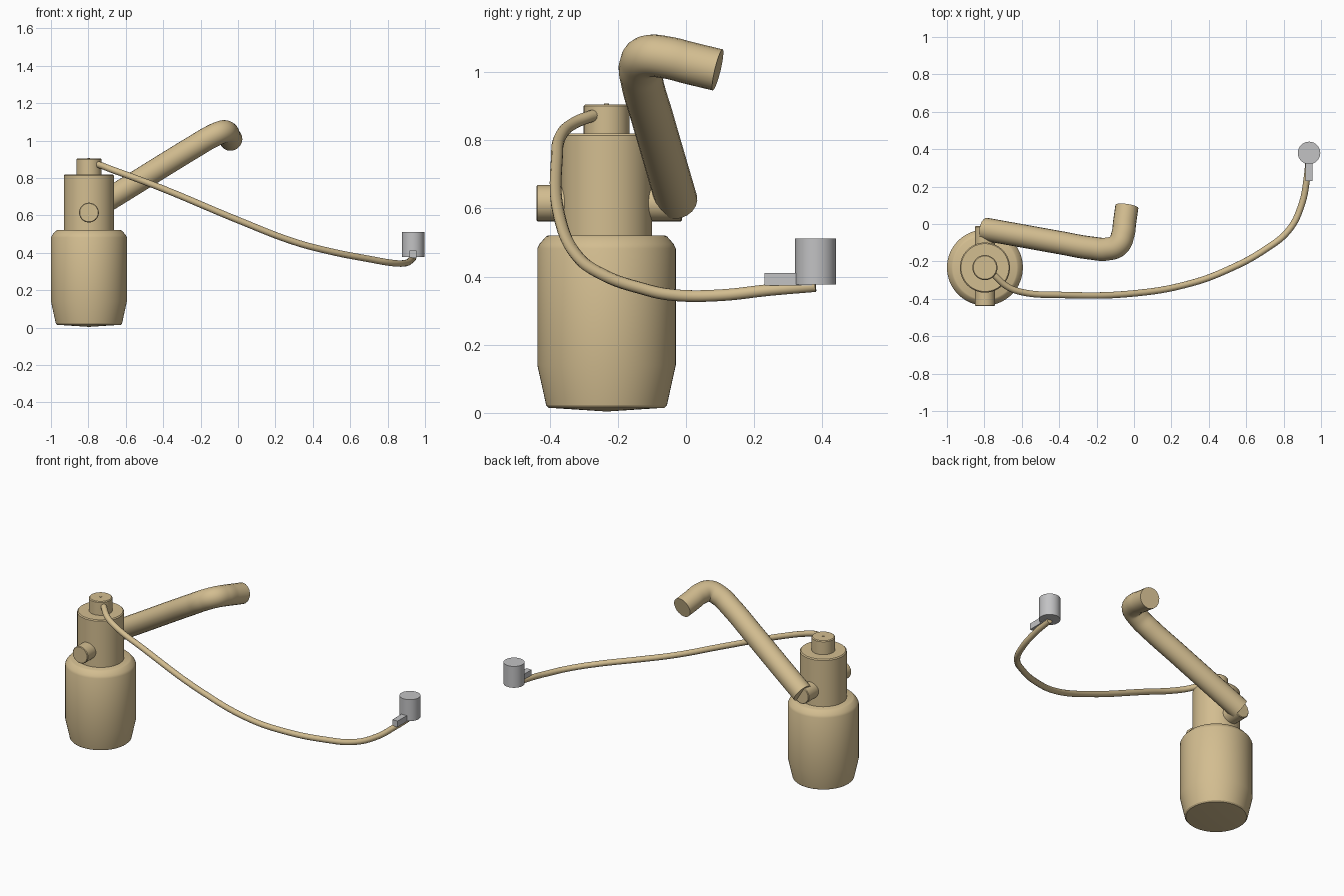
import bpy, bmesh, math
from mathutils import Matrix, Vector

if "Cube" in bpy.data.objects:
    bpy.data.objects.remove(bpy.data.objects["Cube"])


def material(name, rgb):
    m = bpy.data.materials.new(name)
    m.diffuse_color = (*rgb, 1)
    m.use_nodes = True
    m.node_tree.nodes["Principled BSDF"].inputs["Base Color"].default_value = m.diffuse_color
    return m


TAN = material("tan", (0.65, 0.51, 0.28))
GREY = material("light grey", (0.54, 0.54, 0.55))
CX, CY = -0.797, -0.233  # axis of the bottle


def finish(ob, mat):
    ob.data.materials.clear()
    ob.data.materials.append(mat)
    bpy.ops.object.select_all(action='DESELECT')
    ob.select_set(True)
    bpy.context.view_layer.objects.active = ob
    bpy.ops.object.shade_smooth_by_angle(angle=math.radians(32))
    return ob


def from_bmesh(name, bm, mat):
    bmesh.ops.recalc_face_normals(bm, faces=bm.faces)
    me = bpy.data.meshes.new(name)
    bm.to_mesh(me)
    bm.free()
    ob = bpy.data.objects.new(name, me)
    bpy.context.collection.objects.link(ob)
    return finish(ob, mat)


def lathe(name, profile, mat, origin, axis=(0, 0, 1), n=64):
    """Spin (radius, height) points round an axis; radius 0 closes the ends."""
    bm = bmesh.new()
    rot = Vector((0, 0, 1)).rotation_difference(Vector(axis)).to_matrix()
    rings = []
    for r, h in profile:
        count = 1 if r == 0 else n
        rings.append([bm.verts.new(rot @ Vector((r * math.cos(2 * math.pi * i / n),
                                                 r * math.sin(2 * math.pi * i / n), h))
                                   + Vector(origin)) for i in range(count)])
    for a, b in zip(rings, rings[1:]):
        for i in range(n):
            j = (i + 1) % n
            q = [a[i % len(a)], a[j % len(a)], b[j % len(b)], b[i % len(b)]]
            bm.faces.new(list(dict.fromkeys(q)))
    return from_bmesh(name, bm, mat)


def tube(name, points, radius, mat, sides=5):
    cu = bpy.data.curves.new(name, 'CURVE')
    cu.dimensions = '3D'
    cu.bevel_depth = radius
    cu.bevel_resolution = sides
    cu.use_fill_caps = True
    cu.resolution_u = 10
    sp = cu.splines.new('BEZIER')
    sp.bezier_points.add(len(points) - 1)
    for p, co in zip(sp.bezier_points, points):
        p.co = co
        p.handle_left_type = p.handle_right_type = 'AUTO'
    ob = bpy.data.objects.new(name, cu)
    bpy.context.collection.objects.link(ob)
    bpy.ops.object.select_all(action='DESELECT')
    ob.select_set(True)
    bpy.context.view_layer.objects.active = ob
    bpy.ops.object.convert(target='MESH')
    return finish(bpy.context.view_layer.objects.active, mat)


# Bottle with tapered foot, shallow conical base and bevelled shoulder
lathe("bottle", [(0, 0.004), (0.170, 0.015), (0.177, 0.022), (0.203, 0.14), (0.203, 0.482),
                 (0.197, 0.495), (0.178, 0.517), (0.170, 0.521), (0, 0.521)],
      TAN, (CX, CY, 0))

# Neck and cap
lathe("neck", [(0, 0.515), (0.134, 0.515), (0.134, 0.813), (0.128, 0.819), (0, 0.819)],
      TAN, (CX, CY, 0))
lathe("cap", [(0, 0.81), (0.067, 0.81), (0.067, 0.900), (0.062, 0.905), (0, 0.905)],
      TAN, (CX, CY, 0))
lathe("cap_pin", [(0, 0.90), (0.007, 0.90), (0.007, 0.908), (0, 0.908)], TAN, (CX, CY, 0), n=16)

# Front and back ports
for name, d, length in (("front_port", -1, 0.206), ("back_port", 1, 0.222)):
    lathe(name, [(0, 0), (0.053, 0), (0.053, length - 0.004), (0.049, length), (0, length)],
          TAN, (CX, CY, 0.615), axis=(0, d, 0), n=40)

# Thick bent outlet pipe
tube("outlet_pipe", [(-0.795, -0.028, 0.622), (-0.6, -0.063, 0.742), (-0.4, -0.099, 0.866),
                     (-0.22, -0.130, 0.976), (-0.145, -0.134, 1.020), (-0.085, -0.112, 1.046),
                     (-0.059, -0.055, 1.042), (-0.050, 0.01, 1.026), (-0.038, 0.093, 1.006)],
     0.062, TAN, sides=8)

# Thin sensor hose
tube("sensor_hose", [(-0.77, -0.25, 0.877), (-0.735, -0.285, 0.868), (-0.68, -0.333, 0.847),
                     (-0.60, -0.364, 0.818), (-0.4, -0.379, 0.742), (0, -0.371, 0.575),
                     (0.3, -0.318, 0.459), (0.5, -0.245, 0.406), (0.7, -0.137, 0.367),
                     (0.83, -0.03, 0.345), (0.895, 0.1, 0.345), (0.925, 0.25, 0.361),
                     (0.936, 0.38, 0.372)], 0.0175, TAN)

# Grey sensor drum and its bracket
lathe("sensor_drum", [(0, 0.377), (0.060, 0.377), (0.060, 0.512), (0, 0.512)],
      GREY, (0.936, 0.38, 0), n=48)
bm = bmesh.new()
bmesh.ops.create_cube(bm, size=1, matrix=Matrix.Translation((0.936, 0.30, 0.392))
                      @ Matrix.Diagonal((0.036, 0.14, 0.038, 1)))
from_bmesh("sensor_bracket", bm, GREY)
